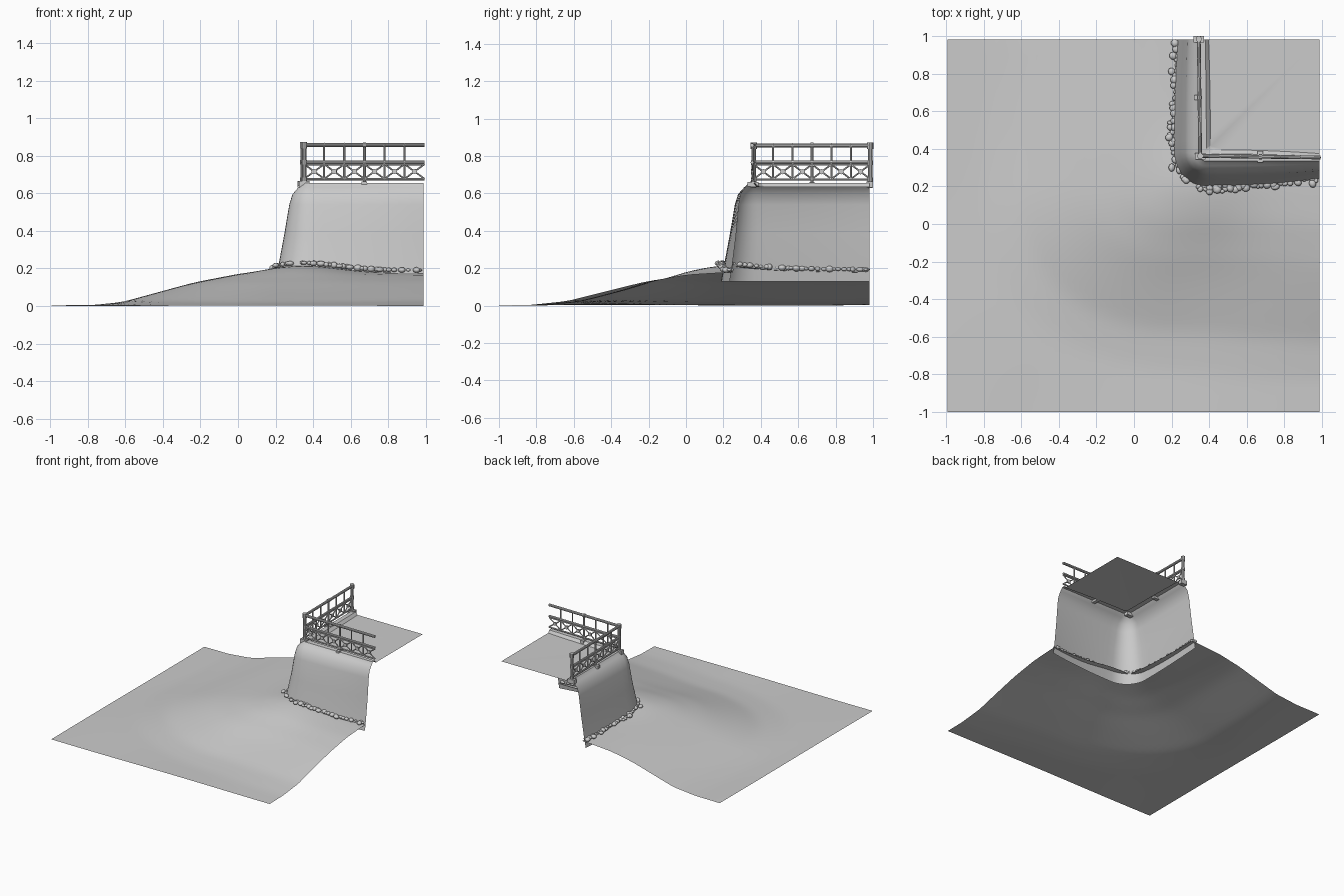
import bpy, bmesh, math, random
from mathutils import Vector, Matrix

if "Cube" in bpy.data.objects:
    bpy.data.objects.remove(bpy.data.objects["Cube"])

random.seed(4)
EX, EY = 0.987, 0.982            # outer limits of the tile


def finish(bm, name, smooth=None):
    bmesh.ops.recalc_face_normals(bm, faces=bm.faces) if smooth is None else None
    me = bpy.data.meshes.new(name)
    bm.to_mesh(me)
    bm.free()
    ob = bpy.data.objects.new(name, me)
    bpy.context.collection.objects.link(ob)
    bpy.ops.object.select_all(action='DESELECT')
    ob.select_set(True)
    bpy.context.view_layer.objects.active = ob
    bpy.ops.object.shade_smooth_by_angle(angle=math.radians(smooth or 35))
    return ob


def rod(bm, a, b, r, n=8):
    a, b = Vector(a), Vector(b)
    d = b - a
    m = Matrix.Translation((a + b) / 2) @ d.to_track_quat('Z', 'Y').to_matrix().to_4x4()
    bmesh.ops.create_cone(bm, cap_ends=True, segments=n, radius1=r, radius2=r,
                          depth=d.length, matrix=m)


def box(bm, c, size):
    bmesh.ops.create_cube(bm, size=1, matrix=Matrix.Translation(c) @ Matrix.Diagonal((*size, 1)))


def ball(bm, c, s, sub=2, rot=0):
    bmesh.ops.create_icosphere(bm, subdivisions=sub, radius=1,
                               matrix=Matrix.Translation(c) @ Matrix.Rotation(rot, 4, 'Z')
                               @ Matrix.Diagonal((*s, 1)))


# terrain height from distance to the raised corner
SLOPE = [(0, .19), (.2, .175), (.4, .138), (.6, .085), (.8, .033), (1, .014), (3, .01)]


def height(x, y):
    d = math.hypot(max(.2 - x, 0), max(.2 - y, 0))
    d += .03 * math.sin(3.1 * x - 2.3 * y) * min(1, d * 2)
    d = max(d, 0)
    for (d0, h0), (d1, h1) in zip(SLOPE, SLOPE[1:]):
        if d <= d1:
            h = h0 + (h1 - h0) * (d - d0) / (d1 - d0)
            break
    h += .035 * math.exp(-((x - .36) ** 2 + (y - .2) ** 2) / .06)
    return h + .004 * math.sin(4 * x + 1) * math.sin(3.5 * y)


# sand ground, with the corner under the quay left open
bm = bmesh.new()
N = 46
bmesh.ops.create_grid(bm, x_segments=N, y_segments=N, size=1)
for v in bm.verts:
    v.co.x = -.993 + (v.co.x + 1) / 2 * (EX + .993)
    v.co.y = -1 + (v.co.y + 1) / 2 * (EY + 1)
    v.co.z = height(v.co.x, v.co.y)
hole = [f for f in bm.faces if min(f.calc_center_median()[:2]) > .262]
bmesh.ops.delete(bm, geom=hole, context='FACES')
for _ in range(2):
    bmesh.ops.smooth_vert(bm, verts=[v for v in bm.verts if not v.is_boundary], factor=.5,
                          use_axis_z=True)
low = min(v.co.z for v in bm.verts)
for v in bm.verts:
    v.co.z -= low
finish(bm, "sand_ground", 80)


# plan outline of the wall at one level: left leg, rounded corner, front leg
def outline(o, r, flare, legs=10, arc=8):
    yo = o - .012
    pts = []
    for i in range(legs):
        s = 1 - i / legs
        pts.append((o + flare * .5 * s * s, yo + r + (EY - yo - r) * s))
    for i in range(arc + 1):
        a = math.pi + math.pi / 2 * i / arc
        pts.append((o + r + r * math.cos(a), yo + r + r * math.sin(a)))
    for i in range(1, legs + 1):
        s = i / legs
        pts.append((o + r + (EX - o - r) * s, yo + flare * s * s))
    return pts


# battered wall, kerb and deck: (offset, z, corner radius, end flare)
LEVELS = [(.198, .13, .18, .048), (.216, .22, .17, .044), (.246, .38, .15, .034),
          (.273, .54, .12, .022), (.290, .595, .10, .015), (.322, .632, .06, .008),
          (.338, .645, .045, .004), (.346, .656, .04, 0), (.385, .656, .03, -.012),
          (.407, .635, .025, -.02)]
bm = bmesh.new()
rows = [[bm.verts.new((x, y, z)) for x, y in outline(o, r, fl)] for o, z, r, fl in LEVELS]
for a, b in zip(rows, rows[1:]):
    for i in range(len(a) - 1):
        bm.faces.new((a[i], a[i + 1], b[i + 1], b[i]))
bm.faces.new(rows[-1] + [bm.verts.new((EX, EY, .635))])
finish(bm, "quay_wall_and_deck", 40)

# stones along the foot of the wall
bm = bmesh.new()
base = outline(.214, .17, .044, 22, 8)
for i, (x, y) in enumerate(base):
    front = i > 27
    for k in range(1 if random.random() < .65 else 2):
        if front and random.random() < .2:
            continue
        out = random.uniform(-.006, .012) + k * .018
        px = x + random.uniform(-.012, .012) if front else x - out
        py = y - out if front else y + random.uniform(-.01, .01)
        px, py = min(px, EX - .02), min(py, EY - .02)
        s = random.uniform(.013, .023)
        ball(bm, (px, py, height(px, py) + .004),
             (s, s * random.uniform(.7, 1.1), s * random.uniform(.55, .8)), 2,
             random.uniform(0, 3))
finish(bm, "foot_stones", 60)


# one run of railing from the corner, six cells long
def railing(name, p, q):
    bm = bmesh.new()
    p, q = Vector((*p, 0)), Vector((*q, 0))
    along_x = abs(q.x - p.x) > abs(q.y - p.y)
    side = (q - p).normalized().cross(Vector((0, 0, 1)))

    def at(t, z):
        w = p.lerp(q, t)
        return Vector((w.x, w.y, z))

    rod(bm, at(0, .857), at(1, .857), .0105, 10)
    rod(bm, at(0, .675), at(1, .675), .006)
    rod(bm, at(0, .766), at(1, .766), .009)
    rod(bm, at(0, .752), at(1, .752), .004, 6)
    for i in range(6):
        t0, t1 = i / 6, (i + 1) / 6
        rod(bm, at(t0, .677), at(t1, .755), .0045, 6)
        rod(bm, at(t0, .755), at(t1, .677), .0045, 6)
        c = at((t0 + t1) / 2, .716)
        rod(bm, c - side * .006, c + side * .006, .014, 10)
        if i:
            rod(bm, at(t0, .675), at(t0, .857), .0055)
            ball(bm, at(t0, .857), (.0125,) * 3, 1)
    # middle post with its foot bracket and collar
    rod(bm, at(.5, .64), at(.5, .857), .008)
    box(bm, at(.5, .65), (.028, .06, .024) if along_x else (.06, .028, .024))
    rod(bm, at(.487, .857), at(.513, .857), .0145, 10)
    finish(bm, name)


CORNER = (.352, .362)
END = (.345, .985)
railing("left_railing", CORNER, END)
railing("front_railing", CORNER, (.993, .354))

# corner post and end post
bm = bmesh.new()
for x, y in (CORNER, END):
    rod(bm, (x, y, .63), (x, y, .86), .0125, 10)
    rod(bm, (x, y, .838), (x, y, .873), .0165, 10)
    rod(bm, (x, y, .752), (x, y, .776), .0155, 10)
    box(bm, (x, y - .002, .648), (.056, .034, .034))
    rod(bm, (x, y, .66), (x, y, .685), .0155, 10)
finish(bm, "railing_posts")
